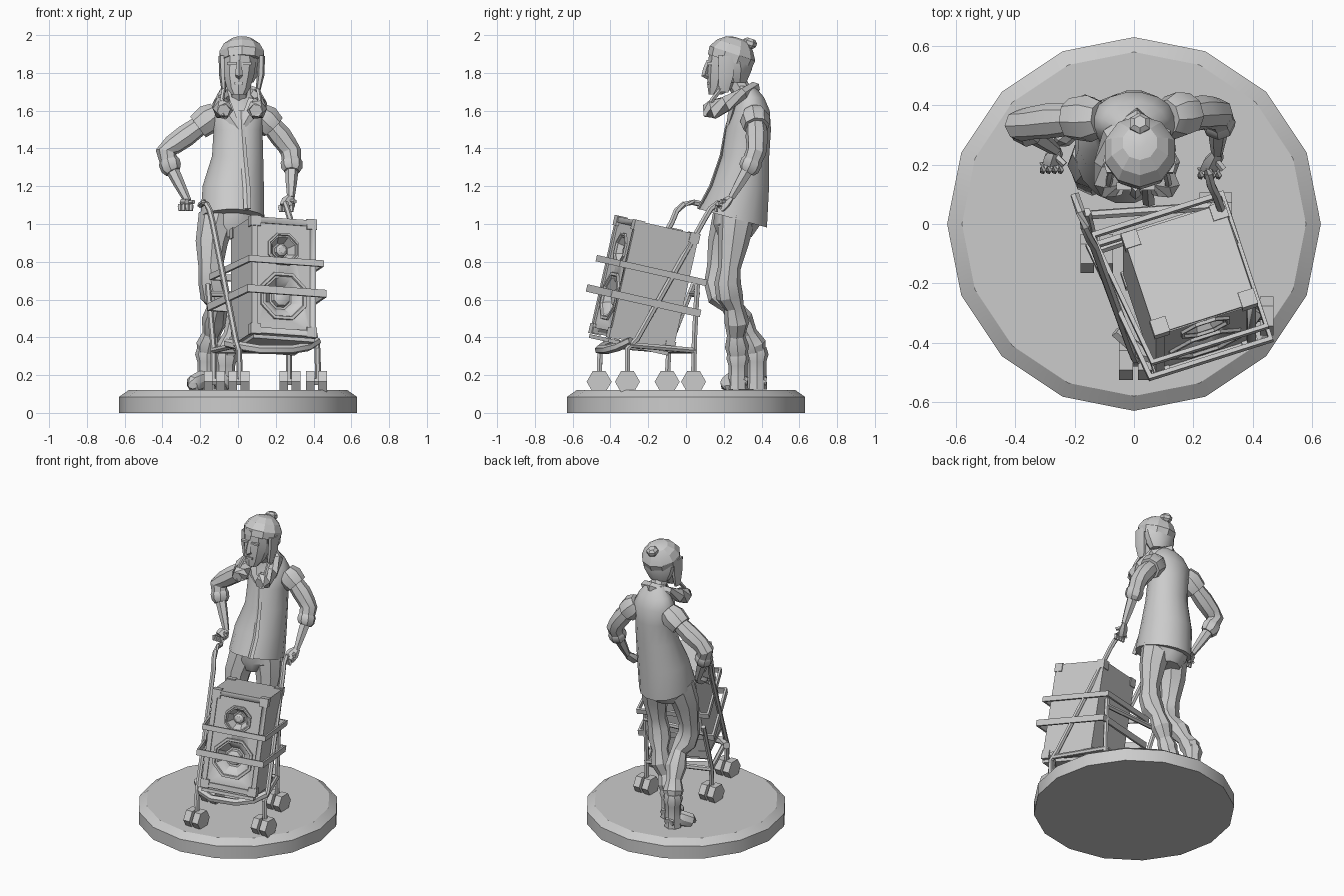
import bpy, bmesh, math
from mathutils import Vector, Matrix

if "Cube" in bpy.data.objects:
    bpy.data.objects.remove(bpy.data.objects["Cube"])

grey = bpy.data.materials.new("plain grey")
grey.use_nodes = True
COL = (0.6, 0.6, 0.6, 1)
grey.diffuse_color = COL
grey.node_tree.nodes["Principled BSDF"].inputs["Base Color"].default_value = COL


def finish(name, bm, matrix=None, angle=32):
    if matrix:
        bm.transform(matrix)
    bmesh.ops.recalc_face_normals(bm, faces=bm.faces)
    me = bpy.data.meshes.new(name)
    bm.to_mesh(me)
    bm.free()
    me.materials.append(grey)
    ob = bpy.data.objects.new(name, me)
    bpy.context.collection.objects.link(ob)
    bpy.ops.object.select_all(action='DESELECT')
    ob.select_set(True)
    bpy.context.view_layer.objects.active = ob
    bpy.ops.object.shade_smooth_by_angle(angle=math.radians(angle))
    return ob


def skin(bm, loops, caps=True):
    vs = [[bm.verts.new(p) for p in loop] for loop in loops]
    n = len(vs[0])
    for a, b in zip(vs, vs[1:]):
        for i in range(n):
            bm.faces.new((a[i], a[(i + 1) % n], b[(i + 1) % n], b[i]))
    if caps:
        bm.faces.new(vs[0])
        bm.faces.new(vs[-1])


def rings(name, rows, n=12, matrix=None, angle=32, turn=.5, caps=True):
    """Horizontal rings: x, y, z, x radius, y radius, slope of z along y."""
    bm = bmesh.new()
    loops = []
    for x, y, z, rx, ry, *slope in rows:
        s = slope[0] if slope else 0
        ts = [(i + turn) * math.tau / n for i in range(n)]
        loops.append([(x + rx * math.cos(t), y + ry * math.sin(t), z + s * ry * math.sin(t)) for t in ts])
    skin(bm, loops, caps)
    return finish(name, bm, matrix, angle)


def limb(name, *paths, n=8, flat=1, angle=32):
    """Tubes along points x, y, z, radius."""
    bm = bmesh.new()
    for path in paths:
        pts = [Vector(p[:3]) for p in path]
        loops = []
        for i, p in enumerate(pts):
            d = pts[min(i + 1, len(pts) - 1)] - pts[max(i - 1, 0)]
            side = d.cross(Vector((0, 1, 0.2))).normalized()
            up = side.cross(d).normalized()
            r = path[i][3]
            ts = [k * math.tau / n for k in range(n)]
            loops.append([p + side * r * math.cos(t) + up * r * flat * math.sin(t) for t in ts])
        skin(bm, loops)
    return finish(name, bm, None, angle)


def rod(name, *paths, r=.016):
    return limb(name, *[[(*p, r) for p in path] for path in paths], n=6)


def boxes(name, parts, matrix=None):
    bm = bmesh.new()
    for c, s in parts:
        bmesh.ops.create_cube(bm, size=1, matrix=Matrix.Translation(c) @ Matrix.Diagonal((*s, 1)))
    return finish(name, bm, matrix)


# Round base with a bevelled top
rings("base", [(0, 0, 0, .63, .63), (0, 0, .085, .63, .63), (0, 0, .12, .58, .58)], 16, turn=0)

# Speaker cabinet, turned and leaning back
B = Matrix.Translation((.187, -.22, .685)) @ Matrix.Rotation(math.radians(-12.7), 4, 'X') @ Matrix.Rotation(math.radians(18), 4, 'Z')
W, D, H = .178, .18, .315
face_turn = Matrix.Rotation(math.radians(90), 4, 'X')
cabinet = boxes("speaker_cabinet", [((0, 0, 0), (2 * W, 2 * D, 2 * H))], B)


def cut(cutter):
    cutter.hide_render = True
    mod = cabinet.modifiers.new("cut", 'BOOLEAN')
    mod.object = cutter
    bpy.context.view_layer.objects.active = cabinet
    bpy.ops.object.modifier_apply(modifier="cut")
    bpy.data.objects.remove(cutter)


# Recessed front panel, then a horn, cap and rim for each speaker
cut(boxes("panel_cutter", [((0, -D, 0), (1.66 * W, .02, 1.8 * H))], B))
for label, z, r in (("upper", .15, .088), ("lower", -.105, .13)):
    F = B @ Matrix.Translation((0, -D, z)) @ face_turn
    cut(rings("horn_cutter", [(0, 0, -.06, r * .5, r * .5), (0, 0, .01, r * .93, r * .93)], 8, F))
    rings(label + "_cone_cap", [(0, 0, -.065, r * .42, r * .42), (0, 0, -.035, r * .36, r * .36), (0, 0, -.025, r * .2, r * .2)], 8, F)
    rings(label + "_speaker_rim", [(0, 0, h, q * r, q * r) for q, h in ((1.06, -.011), (1.04, 0), (.92, 0), (.88, -.012))], 8, F, caps=False)
signs = [(a, b, c) for a in (-1, 1) for b in (-1, 1) for c in (-1, 1)]
boxes("corner_guards", [((a * (W - .022), b * (D - .022), c * (H - .022)), (.055, .055, .055)) for a, b, c in signs], B)

# Straps around cabinet and cart, wider at the rear right
for label, z, h, grow in (("upper", .075, .034, 0), ("lower", -.09, .04, .012)):
    x, y0, y1 = .208 + grow, -.225 - grow, .27
    corners = [(-x, y0), (x, y0), (x, y1), (-x - .06, y1), (-x, y0)]
    bm = bmesh.new()
    skin(bm, [[(cx * q, cy * q, z + s * h / 2) for q, s in ((1, -1), (1, 1), (.94, 1), (.94, -1))] for cx, cy in corners], caps=False)
    bmesh.ops.remove_doubles(bm, verts=bm.verts, dist=.0001)
    finish(label + "_strap", bm, B)

# Cart frame
rod("left_handle", [(.25, .21, 1.11), (.252, .17, 1.11), (.26, .13, 1.08), (.275, .1, 1.03), (.41, -.26, .39), (.42, -.31, .34), (.425, -.31, .17)])
rod("right_handle", [(-.2, .1, 1.1), (-.18, .04, 1.115), (-.165, -.01, 1.105), (-.15, -.05, 1.07), (-.135, -.075, 1.01),
                     (-.01, -.42, .38), (.005, -.455, .33), (.01, -.46, .17)])
rod("rear_legs", [(-.13, -.1, .17), (-.13, -.09, .35), (-.16, .04, .68)], [(.27, .04, .17), (.27, .045, .4), (.27, .06, .68)])
rod("cross_bars", [(-.13, -.09, .33), (.27, .045, .33)], [(-.16, .03, .63), (.27, .06, .63)],
    [(-.13, -.09, .33), (0, -.44, .36)], [(.27, .045, .33), (.42, -.3, .36)])
rod("front_bow", [(-.06, -.36, .37), (.03, -.44, .35), (.12, -.46, .335), (.28, -.42, .335), (.37, -.36, .35), (.42, -.29, .38)], r=.024)
boxes("cart_tray", [((0, -.01, -H - .02), (.34, .34, .02))], B)

# Hexagonal wheel pairs
bm = bmesh.new()
for x, y in ((-.125, -.1), (.005, -.46), (.275, .04), (.415, -.31)):
    for off, r, d in ((-.032, .066, .046), (.032, .066, .046), (0, .02, .08)):
        bmesh.ops.create_cone(bm, cap_ends=True, segments=6, radius1=r, radius2=r, depth=d,
                              matrix=Matrix.Translation((x + off, y, .165)) @ Matrix.Rotation(math.pi / 2, 4, 'Y'))
finish("wheels", bm)

# Coat
rings("coat", [(-.03, .25, 1.03, .172, .182, -.27), (-.025, .285, 1.2, .165, .157, -.1), (-.002, .315, 1.36, .138, .128),
               (0, .33, 1.5, .132, .122), (0, .345, 1.6, .145, .1), (0, .34, 1.67, .11, .075), (.005, .315, 1.73, .06, .05)], 16, angle=40)
limb("coat_placket", [(.05, .065, 1.08, .02), (.045, .13, 1.2, .02), (.03, .185, 1.36, .018), (.02, .21, 1.5, .018), (.015, .24, 1.6, .016)], n=4, flat=.4)
limb("lapels", *[[(.01 + s * .005, .215, 1.5, .012), (.005 + s * .055, .235, 1.58, .035), (.005 + s * .08, .26, 1.66, .03)] for s in (-1, 1)], n=4, flat=.4)
half = [(.085, .095, 1.6, .035), (.09, .14, 1.605, .055), (.1, .21, 1.635, .045), (.085, .3, 1.69, .033)]
limb("hood_collar", [(.01 + x, y, z, r) for x, y, z, r in half] + [(.01, .36, 1.72, .033)]
     + [(.01 - x, y, z, r) for x, y, z, r in reversed(half)], n=6)

# Arms: sleeve cap, sweater sleeve, cuff, forearm, hand
arms = {"right": ((-.11, .355, 1.59), (-.23, .355, 1.5), (-.385, .335, 1.39), (-.355, .315, 1.3), (-.265, .25, 1.12), (-.28, .2, 1.09)),
        "left": ((.11, .36, 1.59), (.2, .375, 1.5), (.28, .375, 1.39), (.285, .335, 1.3), (.28, .24, 1.14), (.25, .18, 1.08))}
for side, joints in arms.items():
    sh, mid, el, cuff, wr, tip = map(Vector, joints)
    at = lambda a, b, t, r: (*a.lerp(b, t), r)
    limb(side + "_sleeve_cap", [at(sh, mid, 0, .06), at(sh, mid, .35, .08), at(sh, mid, .85, .07)])
    limb(side + "_sweater_sleeve", [at(sh, mid, .7, .052), at(mid, el, .3, .06), at(mid, el, .75, .055), at(el, cuff, .1, .055), at(el, cuff, .7, .05)], angle=20)
    limb(side + "_cuff", [at(el, cuff, .55, .05), at(el, cuff, .7, .058), at(el, cuff, 1.05, .056), at(cuff, wr, .14, .042)])
    limb(side + "_forearm", [at(cuff, wr, .05, .036), at(cuff, wr, .5, .03), at(cuff, wr, 1, .02)], n=6)
    limb(side + "_palm", [at(wr, tip, -.1, .02), at(wr, tip, .4, .04), at(wr, tip, .9, .038)], n=6, flat=.55)
    fingers = []
    for k in range(4):
        root = wr.lerp(tip, .85) + Vector((-.03 + .02 * k, 0, 0))
        fingers.append([(*root, .012), (*(root + Vector((0, -.025, .005))), .012), (*(root + Vector((0, -.03, -.025))), .01)])
    fingers.append([at(wr, tip, .3, .012), (*(wr.lerp(tip, .6) + Vector((.04, -.02, .015))), .012)])
    limb(side + "_fingers", *fingers, n=5)

# Legs with baggy, folded trousers and boots
rings("hips", [(-.04, .26, .93, .09, .09), (-.03, .27, 1.0, .145, .13), (-.03, .28, 1.1, .14, .13)], 12)
legs = {"right": [(-.11, .24, 1.04, .1), (-.14, .2, .9, .085), (-.145, .175, .77, .064), (-.14, .165, .69, .07), (-.125, .185, .62, .074),
                  (-.11, .235, .57, .052), (-.125, .29, .49, .068), (-.14, .33, .42, .048), (-.155, .36, .36, .066), (-.165, .375, .3, .046)],
        "left": [(.04, .27, 1.04, .1), (.06, .25, .9, .082), (.06, .23, .77, .06), (.055, .22, .69, .07), (.04, .23, .62, .072),
                 (.02, .255, .56, .052), (0, .27, .48, .066), (-.03, .265, .41, .048), (-.05, .27, .35, .064), (-.065, .275, .28, .046)]}
toes = {"right": (-.24, .29), "left": (-.09, .21)}
for side, path in legs.items():
    limb(side + "_trouser_leg", path, angle=25)
    x, y, z, r = path[-1]
    tx, ty = toes[side]
    limb(side + "_boot_shaft", [(x, y, z + .05, .05), (x, y, z + .01, .062), (x, y, z - .03, .05), (x, y, .2, .05), (x, y, .125, .055)])
    limb(side + "_boot_foot", [(x, y + .05, .165, .035), (x, y, .175, .055), ((x + tx) / 2, (y + ty) / 2, .17, .052), (tx, ty, .15, .048), (tx, ty - .025, .145, .025)], flat=.75)

# Head and face
limb("neck", [(.005, .32, 1.66, .055), (.005, .25, 1.78, .05)])
rings("head", [(.003, .155, 1.685, .04, .035), (.003, .185, 1.72, .065, .07), (.005, .205, 1.79, .085, .092),
               (.01, .21, 1.86, .09, .092), (.01, .215, 1.93, .085, .09)], 10)
limb("nose", [(.005, .122, 1.865, .012), (.005, .107, 1.82, .017), (.005, .1, 1.79, .02), (.005, .125, 1.775, .015)], n=4)
boxes("brows", [((s * .04 + .006, .127, 1.85), (.05, .025, .014)) for s in (-1, 1)])
boxes("lips", [((.005, .122, 1.745), (.045, .02, .014))])

# Knitted hat with ear flaps, cords and bobble
tilt = Matrix.Translation((.02, .235, 1.87)) @ Matrix.Rotation(math.radians(-18), 4, 'X')
rings("hat", [(0, 0, -.01, .118, .122), (0, 0, .035, .124, .127), (0, 0, .08, .1, .1), (0, .005, .112, .06, .062), (0, .01, .122, .025, .025)], 10, tilt, 20)
rings("hat_back", [(.015, .27, 1.75, .07, .05), (.02, .265, 1.82, .108, .085), (.02, .25, 1.88, .116, .1)], 10)
rings("bobble", [(0, .07, .09, .025, .025), (0, .07, .105, .038, .038), (0, .07, .125, .038, .038), (0, .07, .14, .022, .022)], 6, tilt)
limb("ear_flaps", *[[(.02 + s * .103, .215, 1.89, .02), (.02 + s * .1, .21, 1.79, .02), (.015 + s * .09, .2, 1.7, .012)] for s in (-1, 1)], n=6, flat=2.4)
limb("hat_cords", *[[(.015 + s * .09, .19, 1.72, .012), (.015 + s * .1, .14, 1.66, .012), (.015 + s * .095, .105, 1.57, .016)] for s in (-1, 1)], n=5)
